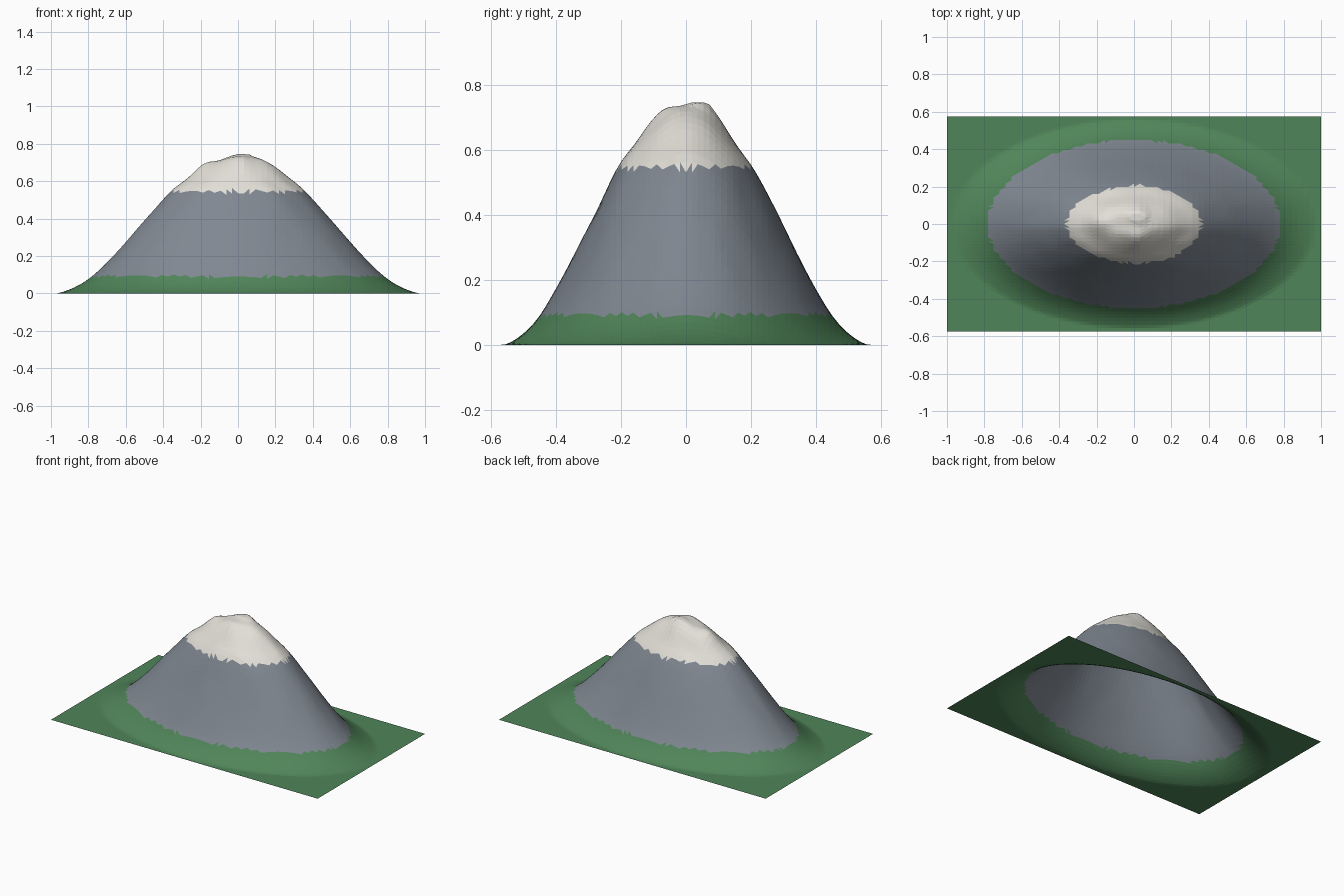
import bpy, bmesh, math
from mathutils import Vector, noise

HALF_X, HALF_Y = 1.0, 0.575
COLS, ROWS = 64, 64
GRASS_LINE, SNOW_LINE = 0.092, 0.545

# Radius and height of the mountain's slope, from summit to foot
PROFILE = [(0, .73), (.1, .722), (.18, .682), (.27, .615), (.36, .545), (.5, .39),
           (.6, .275), (.7, .167), (.78, .092), (.85, .045), (.92, .014), (.98, 0), (2, 0)]

cube = bpy.data.objects.get("Cube")
if cube:
    bpy.data.objects.remove(cube, do_unlink=True)


def make_material(name, color):
    mat = bpy.data.materials.new(name)
    mat.use_nodes = True
    rgba = (*color, 1)
    mat.diffuse_color = rgba
    bsdf = mat.node_tree.nodes["Principled BSDF"]
    bsdf.inputs["Base Color"].default_value = rgba
    bsdf.inputs["Roughness"].default_value = 0.9
    return mat


def slope(r):
    """Smoothly interpolated height of the profile at radius r."""
    def tangent(i):
        if i == 0 or i >= len(PROFILE) - 2:
            return 0
        (r0, z0), (r1, z1) = PROFILE[i - 1], PROFILE[i + 1]
        return (z1 - z0) / (r1 - r0)
    for i in range(len(PROFILE) - 1):
        (r0, z0), (r1, z1) = PROFILE[i], PROFILE[i + 1]
        if r <= r1:
            w = r1 - r0
            t = (r - r0) / w
            return (z0 * (1 + 2 * t) * (1 - t) ** 2 + w * tangent(i) * t * (1 - t) ** 2
                    + z1 * t * t * (3 - 2 * t) + w * tangent(i + 1) * t * t * (t - 1))
    return 0


def bump(x, y, cx, cy, size):
    return math.exp(-((x - cx) ** 2 + (y - cy) ** 2) / size ** 2)


def height(x, y):
    r = math.hypot(x / HALF_X, y / HALF_Y)
    z = slope(r)
    # Weathered rock: broad gullies down the slope and finer roughness
    gully = noise.noise(Vector((x * 2.5, y * 7, 3.1)))
    rough = noise.noise(Vector((x * 7, y * 14, 8.4)))
    z += z * (0.025 * gully + 0.014 * rough)
    # Summit, western shoulder and front shoulder, with a shallow saddle
    z += 0.022 * bump(x, y, 0.03, 0.05, 0.05) + 0.02 * bump(x, y, -0.19, 0.02, 0.06)
    z += 0.015 * bump(x, y, 0.02, -0.09, 0.05) - 0.015 * bump(x, y, -0.1, 0.0, 0.05)
    return min(max(z, 0), 0.745)


# Terrain sheet, raised into a mountain
bm = bmesh.new()
bmesh.ops.create_grid(bm, x_segments=COLS, y_segments=ROWS, size=1)
for v in bm.verts:
    v.co.x *= HALF_X
    v.co.y *= HALF_Y
    v.co.z = height(v.co.x, v.co.y)
bmesh.ops.triangulate(bm, faces=bm.faces[:])

# Grass, rock and snow by height
for f in bm.faces:
    z = f.calc_center_median().z
    f.material_index = (z > GRASS_LINE) + (z > SNOW_LINE)

mesh = bpy.data.meshes.new("mountain")
bm.to_mesh(mesh)
bm.free()
for name, color in [("grass green", (.08, .235, .1)),
                    ("rock grey", (.215, .245, .285)),
                    ("snow white", (.76, .74, .68))]:
    mesh.materials.append(make_material(name, color))
mountain = bpy.data.objects.new("mountain", mesh)
bpy.context.collection.objects.link(mountain)
